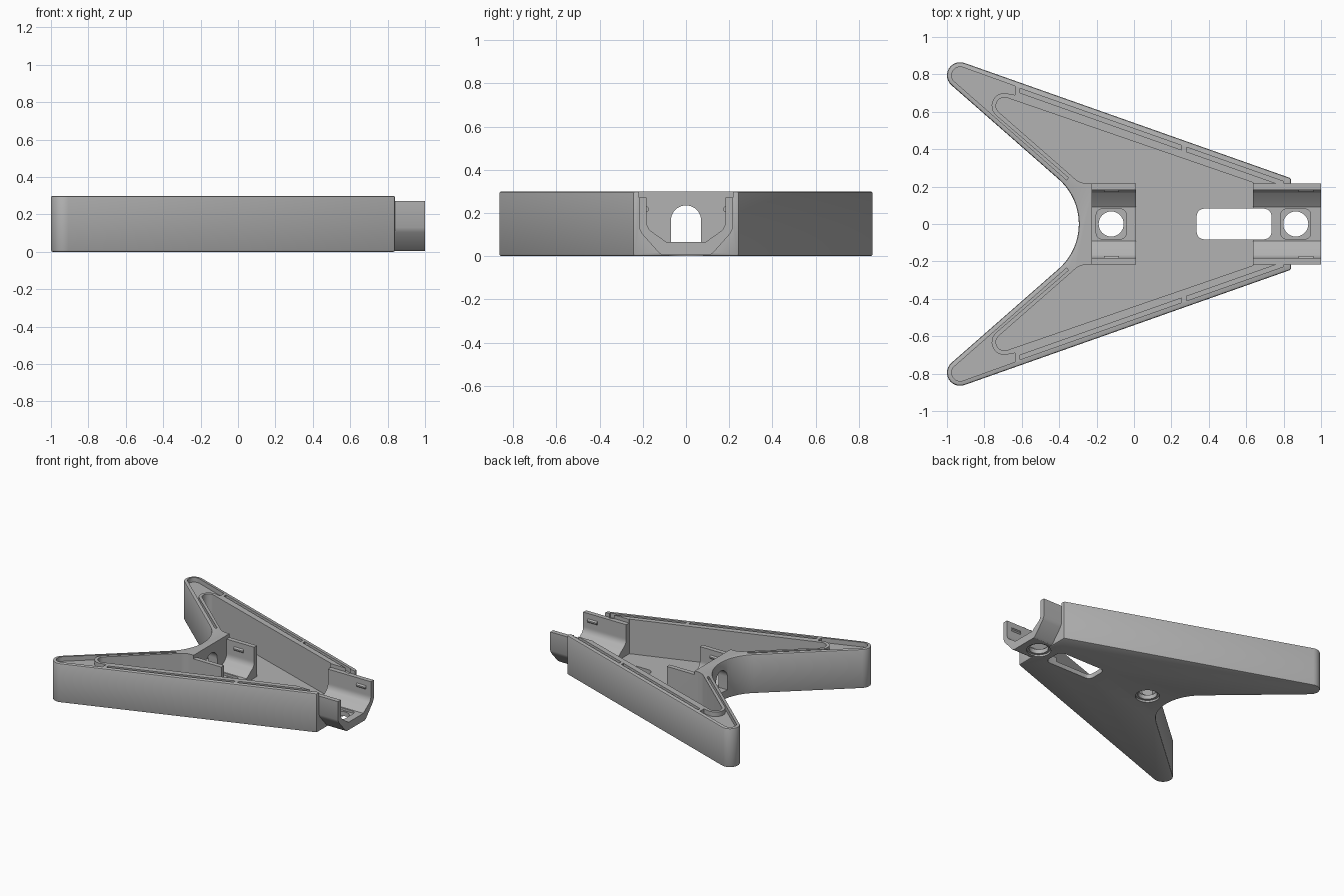
import bpy, bmesh, math

if "Cube" in bpy.data.objects:
    bpy.data.objects.remove(bpy.data.objects["Cube"])

grey = bpy.data.materials.new("mid_grey")
grey.use_nodes = True
GREY = (0.45, 0.45, 0.45, 1)
grey.diffuse_color = GREY
grey.node_tree.nodes["Principled BSDF"].inputs["Base Color"].default_value = GREY


def arc(cx, cy, r, a0, a1, n=12):
    angles = [math.radians(a0 + (a1 - a0) * i / n) for i in range(n + 1)]
    return [(cx + r * math.cos(a), cy + r * math.sin(a)) for a in angles]


def rounded_rect(x0, x1, y, r):
    return (arc(x1 - r, y - r, r, 0, 90, 6) + arc(x0 + r, y - r, r, 90, 180, 6)
            + arc(x0 + r, r - y, r, 180, 270, 6) + arc(x1 - r, r - y, r, 270, 360, 6))


def mirrored(half, axis=1):
    """Close a half outline by reflecting it across one axis."""
    flip = (1, -1) if axis == 1 else (-1, 1)
    return half + [(u * flip[0], v * flip[1]) for u, v in reversed(half)]


def prism(name, pts, lo, hi, along="z"):
    """Extrude an outline along z, or a (y, z) section along x."""
    place = (lambda u, v, t: (u, v, t)) if along == "z" else (lambda u, v, t: (t, u, v))
    bm = bmesh.new()
    face = bm.faces.new([bm.verts.new(place(u, v, lo)) for u, v in pts])
    ext = bmesh.ops.extrude_face_region(bm, geom=[face])
    move = place(0, 0, hi - lo)
    bmesh.ops.translate(bm, vec=move, verts=[g for g in ext["geom"] if isinstance(g, bmesh.types.BMVert)])
    bmesh.ops.recalc_face_normals(bm, faces=bm.faces)
    mesh = bpy.data.meshes.new(name)
    bm.to_mesh(mesh)
    bm.free()
    mesh.materials.append(grey)
    obj = bpy.data.objects.new(name, mesh)
    bpy.context.collection.objects.link(obj)
    return obj


def apply(obj, mod):
    bpy.context.view_layer.objects.active = obj
    bpy.ops.object.modifier_apply(modifier=mod.name)


def combine(obj, tool, operation="DIFFERENCE"):
    mod = obj.modifiers.new("combine", "BOOLEAN")
    mod.operation, mod.solver, mod.object = operation, "EXACT", tool
    apply(obj, mod)
    bpy.data.objects.remove(tool)


def edge_y(x):
    """Height of the long straight side at x."""
    return 0.861 - 0.353 * (x + 0.907)


# Swallow-tailed body with chamfered rims
outline = [(0.84, edge_y(0.84))] + arc(-0.93, 0.795, 0.07, 70.6, 229) + arc(-0.615, 0, 0.32, 49, 0)
body = prism("tray_body", mirrored(outline[:-1] + [(-0.295, 0.001)]), 0, 0.3)
bevel = body.modifiers.new("rim", "BEVEL")
bevel.width, bevel.segments, bevel.angle_limit = 0.01, 2, math.radians(60)
apply(body, bevel)

# Front cradle with chamfered underside
section = [(0.217, 0.272), (0.217, 0.13), (0.205, 0.105), (0.125, 0.015), (0.11, 0.005)]
combine(body, prism("front_cradle", mirrored(section, 0), 0.7, 1, "x"), "UNION")

# Main cavity
cavity = ([(0.635, 0.222)] + arc(-0.693, 0.632, 0.045, 71, 229)
          + arc(-0.25, 0.317, 0.1, 229, 270, 8) + [(0.01, 0.217)])
combine(body, prism("cavity", mirrored(cavity), 0.035, 0.5))

# Cradle channels and their lowered tops
channel = [(0.182, 0.4), (0.182, 0.17)] + arc(0.122, 0.16, 0.06, 0, -45, 5) + [(0.09, 0.065)]
for lo, hi in ((0.6, 1.1), (-0.225, 0.05)):
    combine(body, prism("channel", mirrored(channel, 0), lo, hi, "x"))
for lo, hi, y in ((0.6, 1.1, 0.217), (-0.225, 0.05, 0.23)):
    combine(body, prism("lowered_top", rounded_rect(lo, hi, y, 0.001), 0.272, 0.5))

# Archway through the tail wall
archway = [(0.07, 0.066)] + arc(0, 0.165, 0.07, 0, 180, 20) + [(-0.07, 0.066)]
combine(body, prism("archway", archway, -0.4, -0.2, "x"))

# Floor slot, screw holes, square pockets and underside counterbores
combine(body, prism("floor_slot", rounded_rect(0.335, 0.735, 0.082, 0.04), -0.1, 0.25))
for x in (-0.122, 0.865):
    combine(body, prism("pocket", rounded_rect(x - 0.08, x + 0.08, 0.08, 0.03), 0.048, 0.15))
    combine(body, prism("hole", arc(x, 0, 0.067, 0, 348.75, 31), -0.1, 0.2))
    combine(body, prism("counterbore", arc(x, 0, 0.085, 0, 348.75, 31), -0.1, 0.015))

# Sealing grooves in the rim: one around each tail tip, two along each side
tip = (arc(-0.93, 0.795, 0.045, 71, 229) + [(-0.36, 0.235), (-0.35, 0.247)]
       + arc(-0.693, 0.632, 0.068, 229, 71) + [(-0.635, 0.69), (-0.635, edge_y(-0.635) - 0.028)])
grooves = [tip]
for x0, x1 in ((-0.61, 0.255), (0.28, 0.8)):
    grooves.append([(x0, edge_y(x0) - 0.055), (x1, edge_y(x1) - 0.055),
                    (x1, edge_y(x1) - 0.031), (x0, edge_y(x0) - 0.031)])
for groove in grooves:
    for side in (1, -1):
        combine(body, prism("groove", [(x, y * side) for x, y in groove], 0.265, 0.5))

# Small snap ridges inside the cradles
for place, lo, hi in (("front", 0.88, 0.96), ("rear", -0.16, -0.08)):
    for side, label in ((1, "left"), (-1, "right")):
        ridge = [(0.186 * side, 0.2), (0.172 * side, 0.212), (0.172 * side, 0.222), (0.186 * side, 0.235)]
        prism(f"{place}_{label}_snap_ridge", ridge, lo, hi, "x")

bpy.ops.object.select_all(action="DESELECT")
body.select_set(True)
bpy.context.view_layer.objects.active = body
bpy.ops.object.shade_smooth_by_angle(angle=math.radians(30))
